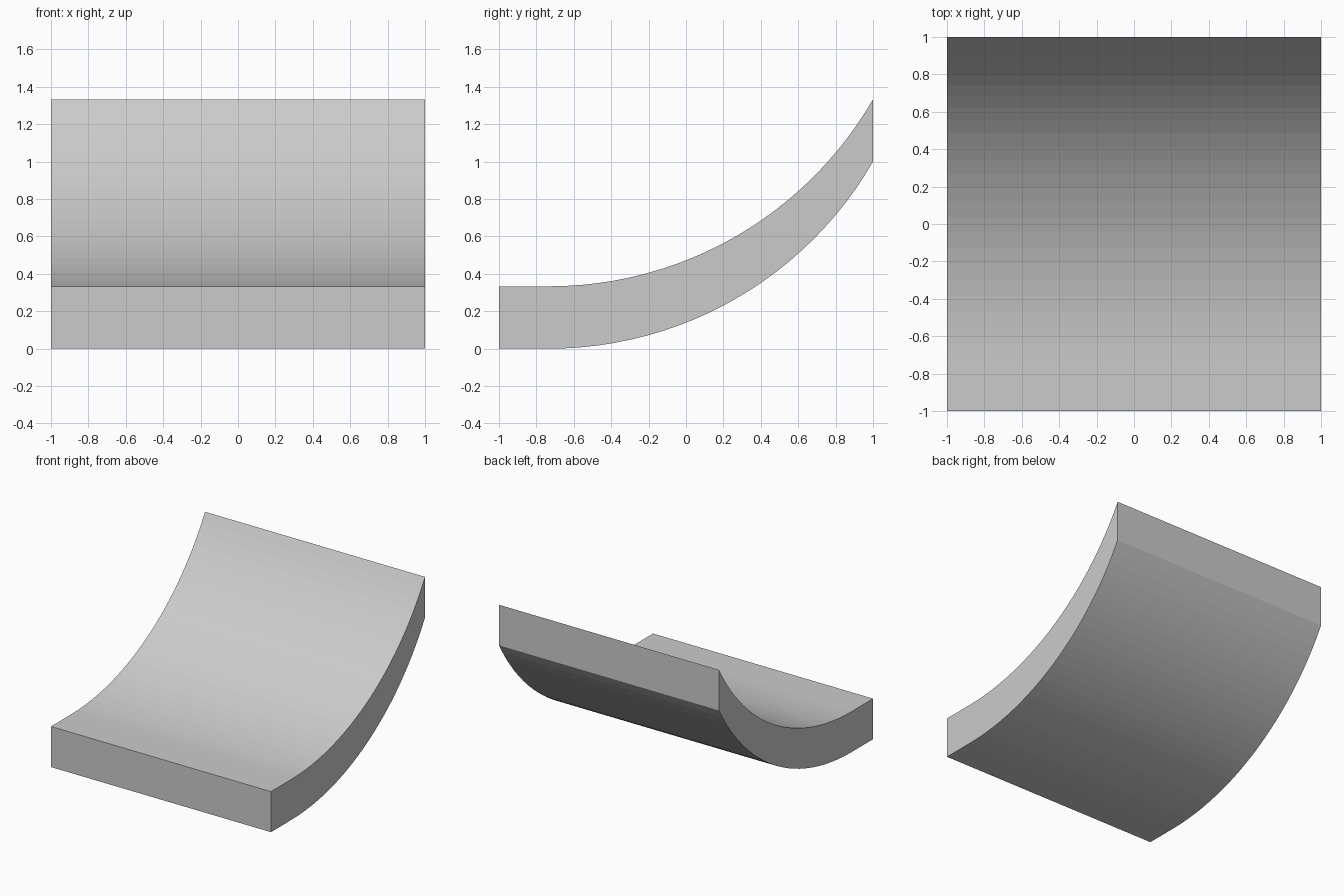
import bpy, bmesh
from math import sin, cos, radians, sqrt

if "Cube" in bpy.data.objects:
    bpy.data.objects.remove(bpy.data.objects["Cube"])

R = 2.0              # sweep radius
THICK = 1 / 3        # vertical slab thickness
SEGS = 24            # facets along the 60 degree sweep
START = 1 - sqrt(3)  # where the flat lip turns into the curve

# Side profile: flat lip, then circular sweep
curve = [(-1.0, 0.0)]
for i in range(SEGS + 1):
    a = radians(60 * i / SEGS)
    curve.append((START + R * sin(a), R * (1 - cos(a))))

# Closed outline: underside forward, top surface back
outline = curve + [(y, z + THICK) for y, z in reversed(curve)]

# Extrude the outline across the width
bm = bmesh.new()
face = bm.faces.new([bm.verts.new((-1, y, z)) for y, z in outline])
ext = bmesh.ops.extrude_face_region(bm, geom=[face])
moved = [g for g in ext["geom"] if isinstance(g, bmesh.types.BMVert)]
bmesh.ops.translate(bm, verts=moved, vec=(2, 0, 0))
bmesh.ops.recalc_face_normals(bm, faces=bm.faces[:])

mesh = bpy.data.meshes.new("curved_ramp")
bm.to_mesh(mesh)
bm.free()
ramp = bpy.data.objects.new("curved_ramp", mesh)
bpy.context.collection.objects.link(ramp)
